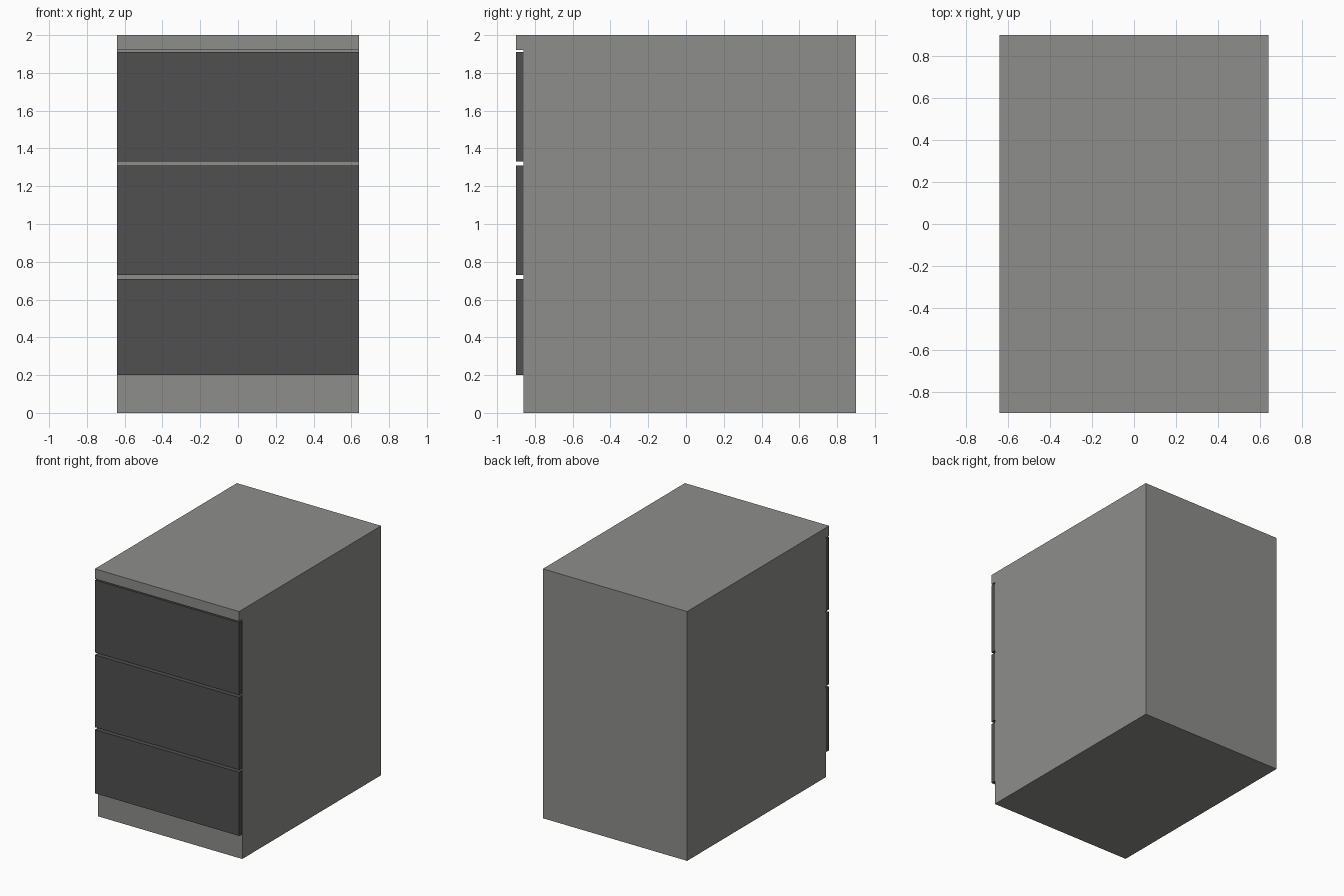
import bpy

if "Cube" in bpy.data.objects:
    bpy.data.objects.remove(bpy.data.objects["Cube"])


def material(name, rgb):
    m = bpy.data.materials.new(name)
    m.diffuse_color = (*rgb, 1.0)
    m.use_nodes = True
    m.node_tree.nodes["Principled BSDF"].inputs["Base Color"].default_value = m.diffuse_color
    return m


GREY = material("warm grey", (0.27, 0.27, 0.262))
DARK = material("dark grey", (0.08, 0.08, 0.08))


def box(name, x, y, z, mat):
    """Box spanning the given (min, max) ranges."""
    bpy.ops.mesh.primitive_cube_add(size=1)
    ob = bpy.context.object
    ob.name = name
    for v in ob.data.vertices:
        v.co = [r[0] if c < 0 else r[1] for c, r in zip(v.co, (x, y, z))]
    ob.data.materials.append(mat)
    return ob


W = (-0.64, 0.64)
FRONT, FACE, BACK = -0.90, -0.86, 0.90

# Cabinet body and the worktop that overhangs the drawers
box("cabinet_body", W, (FACE, BACK), (0.0, 1.92), GREY)
box("worktop", W, (FRONT, BACK), (1.92, 2.0), GREY)

# Three drawer fronts, separated by narrow finger gaps
for label, z in (("bottom", (0.20, 0.71)),
                 ("middle", (0.73, 1.31)),
                 ("top", (1.33, 1.91))):
    box(label + "_drawer_front", W, (FRONT, FACE - 0.001), z, DARK)
